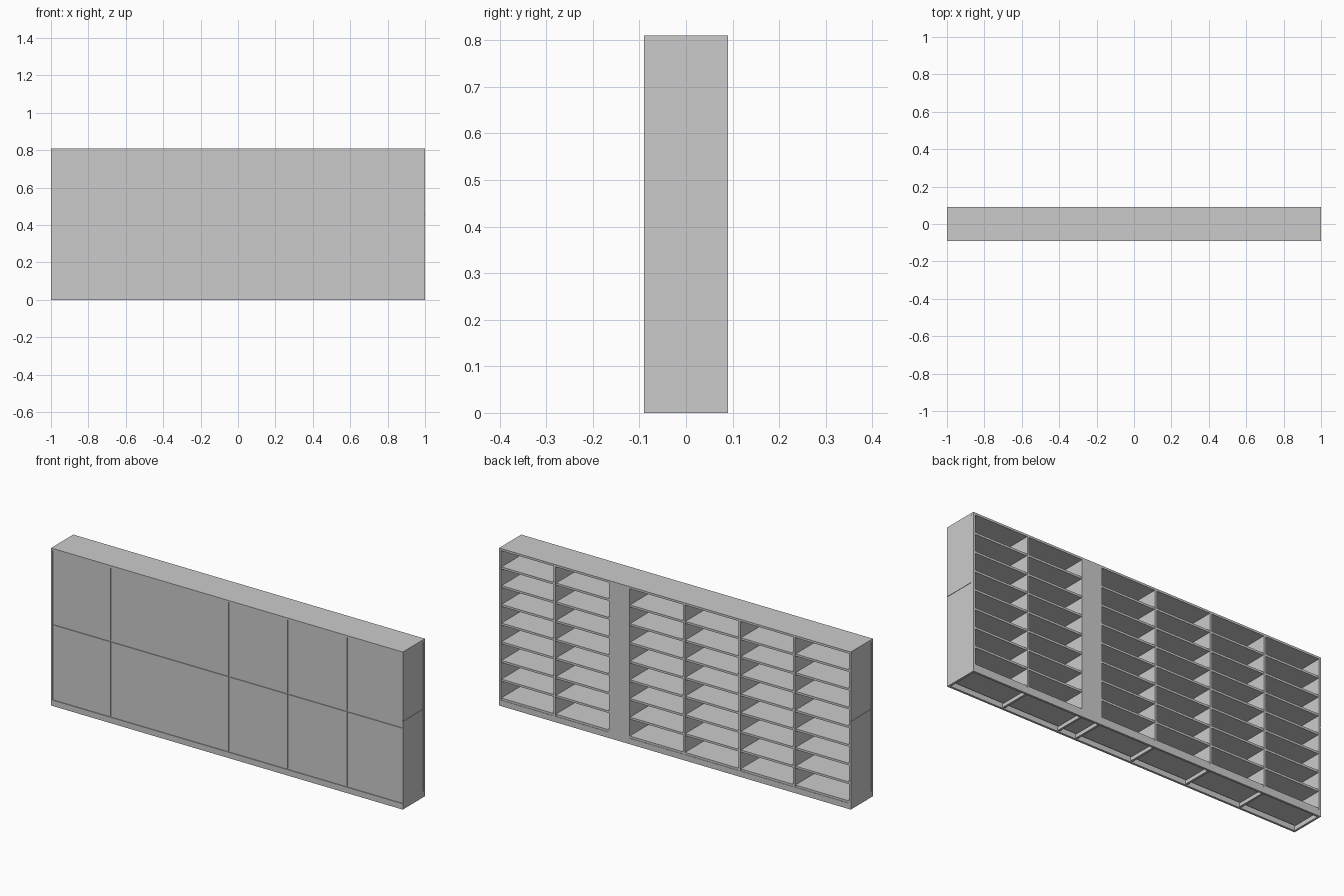
import bpy

cube = bpy.data.objects.get("Cube")
if cube:
    bpy.data.objects.remove(cube, do_unlink=True)

grey = bpy.data.materials.new("plain_grey")
grey.use_nodes = True
colour = (0.6, 0.6, 0.6, 1)
grey.diffuse_color = colour
grey.node_tree.nodes["Principled BSDF"].inputs["Base Color"].default_value = colour


def box(name, x, y, z):
    """Box from (min, max) pairs along each axis."""
    bpy.ops.mesh.primitive_cube_add(size=1)
    ob = bpy.context.object
    ob.name = name
    ob.location = [(a + b) / 2 for a, b in (x, y, z)]
    ob.scale = [b - a for a, b in (x, y, z)]
    bpy.ops.object.transform_apply(location=True, scale=True)
    ob.data.materials.append(grey)
    return ob


def rows(split, low, high):
    """Lower and upper panel heights either side of a seam."""
    return (("lower", (low, split - GAP / 2)), ("upper", (split + GAP / 2, high)))


W, D, H = 1.0, 0.09, 0.81
T = 0.011          # board thickness
SKIN = 0.004       # depth of the door seams
SIDE_SKIN = 0.002  # depth of the end seams
GAP = 0.005        # width of the seams
BASE = 0.03        # plinth height
TOP = H - T        # underside of the top board
INNER = -D + 0.017 # back of the front backing board

# Top board
box("top_board", (-W, W), (-D, D), (TOP, H))

# Plinth frame, open underneath
box("plinth_front", (-W, W), (-D, -D + T), (0, BASE))
box("plinth_back", (-W, W), (D - T, D), (0, BASE))

# Front board behind the doors
box("front_backing", (-W + SIDE_SKIN, W - SIDE_SKIN), (-D + SKIN, INNER), (BASE, TOP))

for side, name in ((-1, "right"), (1, "left")):
    # Plinth end and side board
    xs = sorted((side * W, side * (W - T)))
    box("plinth_end_" + name, xs, (-D + T, D - T), (0, BASE))
    xs = sorted((side * (W - SIDE_SKIN), side * (W - T)))
    box("side_board_" + name, xs, (INNER, D), (BASE, TOP))

    # End cladding in two rows, with a corner strip on one edge
    xs = sorted((side * W, side * (W - SIDE_SKIN)))
    ys = (-D + 0.017, D) if side < 0 else (-D, D - 0.017)
    strip = (-D, -D + 0.012) if side < 0 else (D - 0.012, D)
    for row, zs in rows(0.455, BASE, TOP):
        box(f"end_panel_{name}_{row}", xs, ys, zs)
    box("corner_strip_" + name, xs, strip, (BASE, TOP))

# Narrow post beside the first door
box("front_post", (-W, -W + 0.008), (-D, -D + SKIN), (BASE, TOP))

# Front doors; the second column is double width
seams = (-0.99, -0.66, 0.012, 0.346, 0.685, W - SIDE_SKIN + GAP / 2)
for i, (a, b) in enumerate(zip(seams, seams[1:])):
    for row, zs in rows(0.42, BASE + GAP, TOP):
        box(f"door_{row}_{i + 1}", (a + GAP / 2, b - GAP / 2), (-D, -D + SKIN), zs)

# Upright dividers, with ribs under the floor
dividers = (-0.678, -0.3675, -0.051, 0.264, 0.368, 0.684)
for i, x in enumerate(dividers):
    xs = (x - T / 2, x + T / 2)
    box(f"divider_{i + 1}", xs, (INNER, D), (BASE, TOP))
    box(f"plinth_rib_{i + 1}", xs, (-D + T, D - T), (0.004, BASE))

# Floor board and solid filler between the two close dividers
box("floor_board", (-W + T, W - T), (INNER, D - 0.002), (BASE - 0.008, BASE + T))
box("filler_panel", (0.264, 0.368), (D - T, D), (BASE, TOP))

# Shelves in every open bay
edges = (-W + T / 2,) + dividers + (W - T / 2,)
SHELVES = 7
pitch = (TOP - BASE) / (SHELVES + 1)
for bay, (a, b) in enumerate(zip(edges, edges[1:])):
    if b - a < 0.2:
        continue
    for n in range(1, SHELVES + 1):
        z = BASE + n * pitch
        box(f"shelf_{bay + 1}_{n}", (a + T / 2, b - T / 2), (INNER, D - 0.004), (z, z + T))
